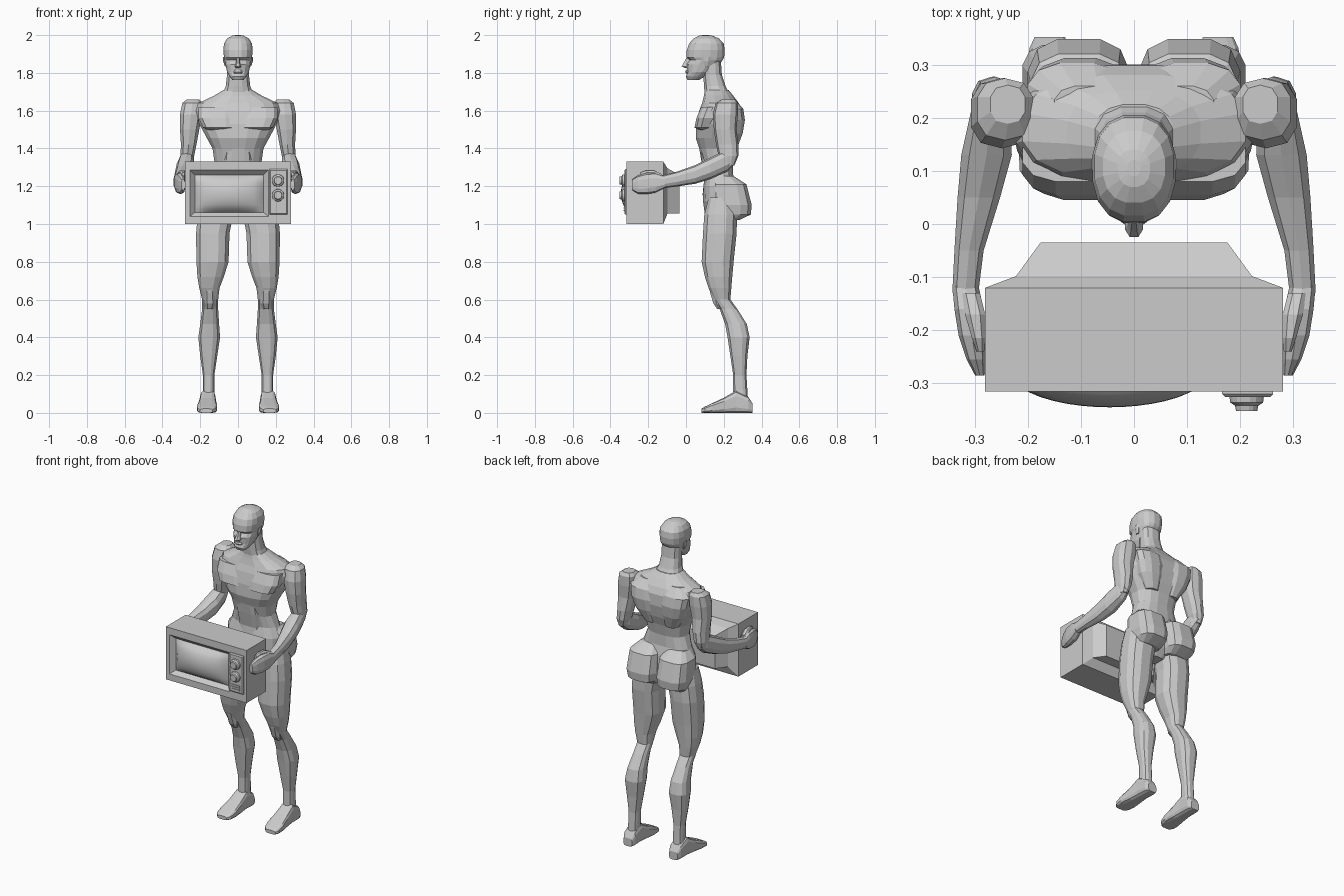
import bpy, bmesh, math


def make(name, bm, mirror=False):
    bmesh.ops.recalc_face_normals(bm, faces=bm.faces)
    me = bpy.data.meshes.new(name)
    bm.to_mesh(me)
    bm.free()
    ob = bpy.data.objects.new(name, me)
    bpy.context.collection.objects.link(ob)
    if mirror:
        ob.modifiers.new("Mirror", 'MIRROR').use_mirror_merge = False
    return ob


def loft(name, rings, axis='z', n=12, power=0.8, mirror=False):
    """Skin superellipse rings; ring = (a min, a max, b min, b max, position).
    axis z: a=x b=y; axis y: a=x b=z. power 0 with n=4 gives rectangles."""
    bm = bmesh.new()
    sup = lambda v: math.copysign(abs(v) ** power, v)
    top = math.cos(math.pi / n) ** power
    loops = []
    for a0, a1, b0, b1, t in rings:
        loop = []
        for i in range(n):
            ang = (i + 0.5) * math.tau / n
            a = (a0 + a1) / 2 + (a1 - a0) / 2 * sup(math.cos(ang)) / top
            b = (b0 + b1) / 2 + (b1 - b0) / 2 * sup(math.sin(ang)) / top
            loop.append(bm.verts.new((a, b, t) if axis == 'z' else (a, t, b)))
        loops.append(loop)
    for lo, hi in zip(loops, loops[1:]):
        for i in range(n):
            j = (i + 1) % n
            bm.faces.new((lo[i], lo[j], hi[j], hi[i]))
    bm.faces.new(loops[0])
    bm.faces.new(loops[-1])
    return make(name, bm, mirror)


def centred(name, rings, **kw):
    """Loft symmetric about x = 0; ring = (half width, y min, y max, z)."""
    return loft(name, [(-w, w, y0, y1, z) for w, y0, y1, z in rings], **kw)


# Torso and neck
centred("torso", [
    (.06, .14, .22, 1.0), (.13, .10, .25, 1.05), (.175, .09, .27, 1.12),
    (.175, .092, .265, 1.20), (.15, .105, .25, 1.26), (.125, .09, .25, 1.33),
    (.135, .07, .265, 1.40), (.165, .052, .285, 1.455), (.205, .055, .30, 1.53),
    (.222, .07, .298, 1.60), (.21, .085, .28, 1.64), (.125, .095, .25, 1.68),
    (.075, .10, .225, 1.71)], n=16)
centred("neck", [
    (.085, .10, .235, 1.68), (.065, .095, .21, 1.73),
    (.058, .092, .19, 1.79), (.058, .09, .185, 1.86)], n=12)
centred("abdomen_plate", [
    (.03, .085, .15, 1.465), (.065, .065, .15, 1.43), (.075, .08, .15, 1.34),
    (.07, .098, .16, 1.25), (.05, .087, .16, 1.15)], n=12, power=.6)
loft("chest_muscle", [
    (.03, .15, .08, .15, 1.495), (.008, .185, .045, .16, 1.51),
    (.004, .21, .055, .18, 1.56), (.004, .21, .08, .20, 1.62)],
    power=.7, mirror=True)
loft("back_muscle", [
    (.03, .11, .19, .27, 1.40), (.015, .165, .18, .30, 1.48),
    (.012, .19, .18, .312, 1.55), (.015, .20, .18, .303, 1.61),
    (.03, .15, .18, .26, 1.66)], mirror=True)
loft("buttock", [
    (.03, .17, .17, .28, 1.02), (.015, .19, .15, .343, 1.05),
    (.008, .20, .14, .348, 1.10), (.012, .195, .14, .32, 1.21),
    (.04, .15, .15, .25, 1.255)], power=.65, mirror=True)

# Head and face
centred("head", [
    (.03, .008, .07, 1.763), (.044, .0, .10, 1.78), (.058, .008, .13, 1.805),
    (.066, .004, .175, 1.845), (.071, .02, .195, 1.868), (.074, .002, .202, 1.882),
    (.078, .004, .205, 1.92), (.074, .016, .20, 1.955), (.058, .04, .175, 1.982),
    (.03, .07, .14, 1.997), (.012, .09, .12, 2.0)], n=16, power=.85)
centred("nose", [
    (.012, -.004, .03, 1.825), (.017, -.024, .03, 1.835),
    (.012, -.014, .03, 1.85), (.008, .002, .03, 1.88)], n=8)
centred("lips", [(.02, .0, .03, 1.798), (.024, -.005, .03, 1.805),
                 (.018, -.001, .03, 1.814)], n=8)
loft("ear", [(.06, .07, .10, .12, 1.835), (.06, .078, .095, .125, 1.86),
             (.06, .08, .095, .13, 1.885)], n=8, mirror=True)

# Arms
loft("upper_arm", [
    (.205, .27, .19, .26, 1.66), (.19, .295, .16, .272, 1.64),
    (.19, .307, .145, .272, 1.58), (.205, .307, .15, .265, 1.50),
    (.22, .302, .162, .275, 1.42), (.232, .305, .175, .275, 1.36),
    (.25, .297, .19, .255, 1.31)], n=10, mirror=True)
loft("forearm", [
    (.25, .29, 1.325, 1.375, .262), (.235, .305, 1.28, 1.395, .22),
    (.23, .325, 1.24, 1.35, .13), (.252, .332, 1.215, 1.31, .05),
    (.283, .338, 1.20, 1.275, -.05), (.293, .342, 1.19, 1.255, -.13)],
    axis='y', n=10, mirror=True)
loft("hand", [
    (.293, .342, 1.19, 1.255, -.115), (.283, .338, 1.168, 1.27, -.16),
    (.28, .33, 1.16, 1.268, -.21), (.28, .315, 1.162, 1.255, -.255),
    (.281, .299, 1.18, 1.235, -.285)], axis='y', n=10, power=.7, mirror=True)
loft("thumb", [
    (.29, .325, 1.235, 1.265, -.13), (.28, .318, 1.24, 1.283, -.17),
    (.28, .305, 1.25, 1.283, -.215), (.282, .296, 1.252, 1.272, -.24)],
    axis='y', n=8, mirror=True)

# Legs and feet
loft("leg", [
    (.06, .195, .12, .25, 1.14), (.025, .213, .097, .27, 1.05),
    (.045, .222, .09, .268, .95), (.05, .22, .083, .252, .80),
    (.075, .215, .10, .245, .72), (.098, .205, .12, .24, .66),
    (.105, .19, .148, .235, .60), (.105, .19, .178, .272, .55),
    (.10, .20, .207, .322, .47), (.095, .21, .22, .337, .40),
    (.11, .20, .235, .325, .30), (.125, .186, .25, .32, .20),
    (.125, .186, .25, .325, .12), (.127, .19, .25, .33, .04)], mirror=True)
loft("kneecap", [
    (.13, .17, .165, .21, .55), (.118, .178, .145, .21, .58),
    (.12, .18, .128, .20, .635), (.135, .175, .12, .19, .67)],
    n=8, mirror=True)
loft("foot", [
    (.13, .187, 0, .05, .352), (.12, .197, 0, .085, .33),
    (.12, .20, 0, .118, .265), (.115, .207, 0, .08, .20),
    (.11, .217, 0, .052, .14), (.118, .215, 0, .033, .10),
    (.135, .20, 0, .022, .081)], axis='y', n=12, power=.5, mirror=True)

# Television cabinet with tapered back
box = dict(axis='y', n=4, power=0)
cabinet = loft("television_cabinet", [
    (-.28, .28, 1.0, 1.33, -.315), (-.28, .28, 1.0, 1.33, -.12),
    (-.222, .222, 1.055, 1.295, -.098), (-.176, .176, 1.055, 1.26, -.035)], **box)

# Sloped recess around the screen
cutter = loft("screen_recess", [
    (-.28, .185, 1.02, 1.31, -.34), (-.228, .135, 1.062, 1.26, -.288)], **box)
cutter.hide_render = True
mod = cabinet.modifiers.new("Recess", 'BOOLEAN')
mod.operation, mod.object, mod.solver = 'DIFFERENCE', cutter, 'EXACT'
bpy.context.view_layer.objects.active = cabinet
bpy.ops.object.modifier_apply(modifier="Recess")
bpy.data.objects.remove(cutter)

# Bulging screen glass
bm = bmesh.new()
bmesh.ops.create_grid(bm, x_segments=14, y_segments=10, size=1)
for v in bm.verts:
    u, w = v.co.x, v.co.y
    bulge = max(0, (1 - u * u) * (1 - w * w)) ** .6
    v.co = (-.046 + .182 * u, -.29 - .055 * bulge, 1.161 + .099 * w)
screen = make("screen", bm)
for p in screen.data.polygons:
    p.use_smooth = True
    if p.normal.y > 0:
        p.flip()

# Control panel, two knobs and a grille
loft("control_panel", [
    (.166, .262, 1.05, 1.29, -.31), (.166, .262, 1.05, 1.29, -.32),
    (.172, .256, 1.056, 1.284, -.326)], **box)
for z in (1.23, 1.152):
    loft("knob", [(.212 - r, .212 + r, z - r, z + r, y) for r, y in
                  ((.033, -.32), (.031, -.336), (.022, -.342), (.02, -.352))],
         axis='y', n=16, power=1)
for z in (1.072, 1.085, 1.098):
    loft("grille_bar", [(.185, .243, z - .003, z + .003, y) for y in (-.32, -.33)], **box)
